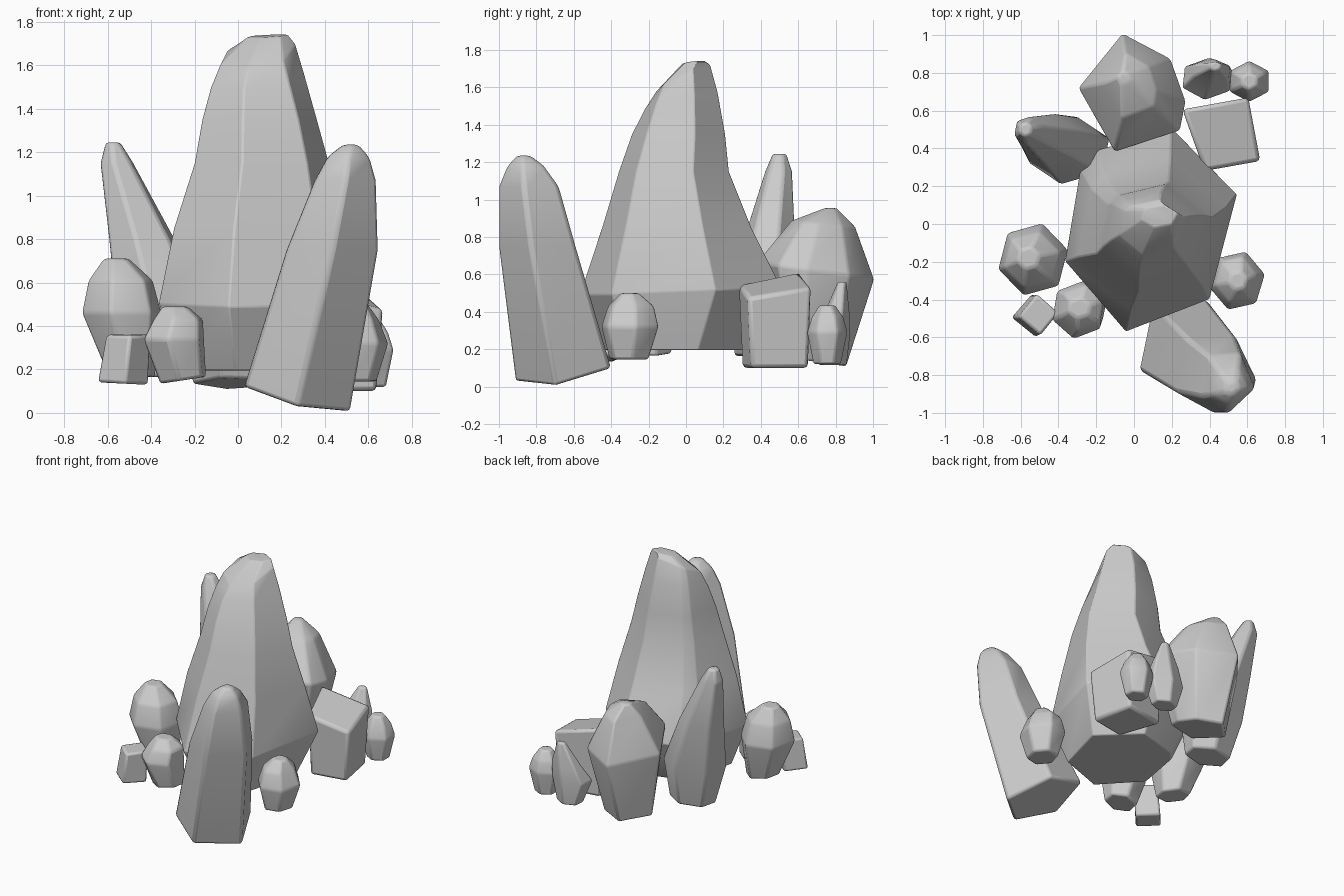
import bpy, bmesh, math


def ngon(n, rot):
    return [(math.cos(math.radians(rot) + math.tau * i / n),
             math.sin(math.radians(rot) + math.tau * i / n)) for i in range(n)]


def rock(name, shape, levels, bevel=0.02):
    """Loft a polygon through levels: z, x0, x1, y0, y1, (slope x, slope y)."""
    xs, ys = [p[0] for p in shape], [p[1] for p in shape]
    bm = bmesh.new()
    rings = []
    for lv in levels:
        z, x0, x1, y0, y1 = lv[:5]
        sx, sy = lv[5:7] if len(lv) > 5 else (0, 0)
        ring = []
        for px, py in shape:
            x = x0 + (px - min(xs)) / (max(xs) - min(xs)) * (x1 - x0)
            y = y0 + (py - min(ys)) / (max(ys) - min(ys)) * (y1 - y0)
            dz = sx * (x - (x0 + x1) / 2) + sy * (y - (y0 + y1) / 2)
            ring.append(bm.verts.new((x, y, z + dz)))
        rings.append(ring)
    n = len(shape)
    for a, b in zip(rings, rings[1:]):
        for i in range(n):
            j = (i + 1) % n
            bm.faces.new((a[i], a[j], b[j], b[i]))
    bm.faces.new(rings[0])
    bm.faces.new(rings[-1])
    bmesh.ops.recalc_face_normals(bm, faces=bm.faces)
    me = bpy.data.meshes.new(name)
    bm.to_mesh(me)
    bm.free()
    ob = bpy.data.objects.new(name, me)
    bpy.context.collection.objects.link(ob)
    # softened edges
    m = ob.modifiers.new("bevel", "BEVEL")
    m.width, m.segments, m.limit_method = bevel, 2, 'ANGLE'
    m.angle_limit = math.radians(18)
    bpy.ops.object.select_all(action='DESELECT')
    ob.select_set(True)
    bpy.context.view_layer.objects.active = ob
    bpy.ops.object.shade_smooth_by_angle(angle=math.radians(35))
    return ob


# central peak
outline = [(0.2, 0.5), (-0.2, 0.38), (-0.28, 0.28), (-0.36, -0.2),
           (-0.04, -0.57), (0.4, -0.4), (0.545, 0.15)]
rock("main_peak", outline, [
    (0.195, -0.25, 0.42, -0.43, 0.31),
    (0.51, -0.365, 0.545, -0.57, 0.51, 0, 0.04),
    (0.85, -0.295, 0.49, -0.45, 0.35),
    (1.15, -0.20, 0.42, -0.36, 0.23),
    (1.35, -0.165, 0.365, -0.29, 0.21),
    (1.53, -0.125, 0.305, -0.22, 0.17, 0.1, 0.2),
    (1.65, -0.08, 0.265, -0.16, 0.13, 0.15, 0.45),
    (1.735, 0.04, 0.23, -0.02, 0.10, 0.05, 0.1)], 0.018)

# tall leaning shards
rock("front_shard", [(0.27, -0.91), (0.51, -0.70), (0.38, -0.41), (0.10, -0.43), (0.03, -0.77)], [
    (0.075, 0.025, 0.52, -0.915, -0.40, -0.26, 0.19),
    (0.75, 0.22, 0.65, -1.005, -0.59),
    (1.07, 0.35, 0.64, -1.005, -0.68),
    (1.18, 0.41, 0.61, -0.96, -0.76),
    (1.235, 0.48, 0.56, -0.91, -0.83)], 0.02)
rock("back_left_shard", ngon(6, 20), [
    (0.165, -0.48, -0.16, 0.26, 0.50),
    (0.45, -0.56, -0.13, 0.21, 0.57),
    (0.80, -0.595, -0.29, 0.31, 0.585),
    (1.15, -0.635, -0.48, 0.42, 0.57),
    (1.245, -0.61, -0.54, 0.46, 0.54)], 0.014)

# faceted boulder behind the peak
rock("back_boulder", [(-0.06, 1.0), (-0.29, 0.72), (-0.1, 0.39), (0.24, 0.5), (0.27, 0.65), (0.19, 0.87)], [
    (0.135, -0.21, 0.17, 0.50, 0.86, 0, -0.15),
    (0.62, -0.295, 0.275, 0.38, 1.01, 0, -0.15),
    (0.87, -0.16, 0.12, 0.56, 0.91, 0, -0.1),
    (0.955, -0.09, -0.02, 0.74, 0.81)], 0.014)

# blocks
rock("right_block", [(0.6, 0.66), (0.27, 0.6), (0.38, 0.29), (0.66, 0.34)], [
    (0.10, 0.275, 0.64, 0.30, 0.655),
    (0.545, 0.255, 0.67, 0.28, 0.67, -0.25, 0.12)], 0.022)
rock("left_block", ngon(4, 95), [
    (0.135, -0.65, -0.41, -0.60, -0.37, -0.05, 0),
    (0.36, -0.61, -0.40, -0.59, -0.37, 0.0, 0.03)], 0.015)

# small rounded boulders
rock("right_pebble", ngon(6, 12), [
    (0.145, 0.44, 0.64, -0.41, -0.20),
    (0.32, 0.395, 0.695, -0.455, -0.145),
    (0.43, 0.43, 0.65, -0.42, -0.17),
    (0.50, 0.50, 0.60, -0.35, -0.25)], 0.014)
rock("left_boulder", ngon(6, 15), [
    (0.18, -0.61, -0.38, -0.29, -0.08, -0.15, 0),
    (0.46, -0.72, -0.35, -0.38, 0.005),
    (0.61, -0.69, -0.39, -0.34, -0.04),
    (0.71, -0.62, -0.50, -0.24, -0.12)], 0.014)
rock("front_pebble", ngon(6, 20), [
    (0.15, -0.36, -0.145, -0.54, -0.34, 0.15, 0),
    (0.34, -0.435, -0.155, -0.61, -0.30),
    (0.43, -0.39, -0.16, -0.57, -0.32),
    (0.49, -0.35, -0.23, -0.50, -0.39)], 0.014)
rock("back_spike", ngon(6, 25), [
    (0.115, 0.31, 0.48, 0.71, 0.86),
    (0.28, 0.255, 0.52, 0.655, 0.88),
    (0.40, 0.31, 0.51, 0.74, 0.875),
    (0.56, 0.40, 0.46, 0.81, 0.86)], 0.01)
rock("back_pebble", ngon(6, 30), [
    (0.12, 0.54, 0.68, 0.68, 0.83),
    (0.29, 0.505, 0.715, 0.645, 0.865),
    (0.37, 0.53, 0.69, 0.67, 0.845),
    (0.435, 0.57, 0.65, 0.71, 0.80)], 0.012)
